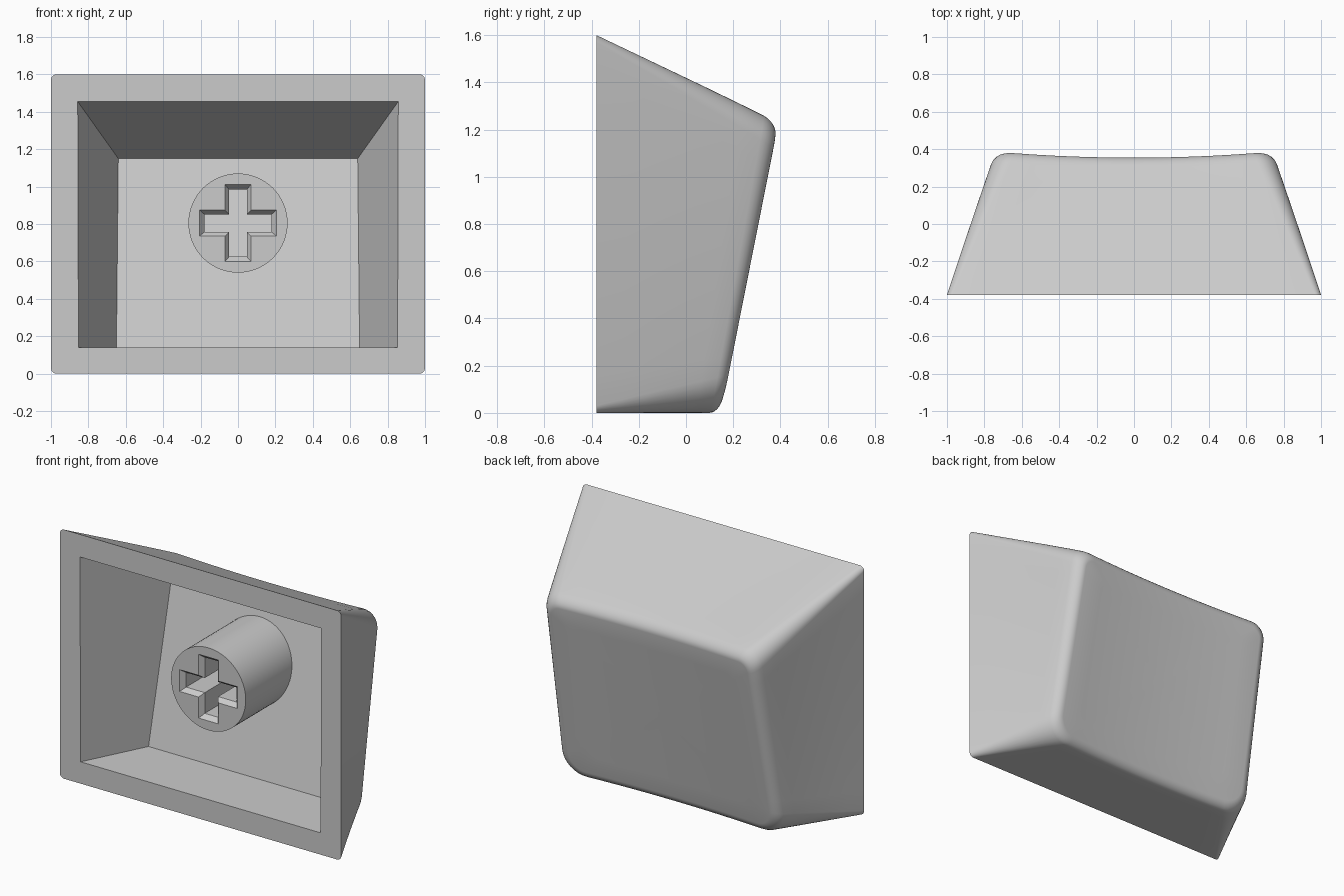
import bpy, bmesh, math

if "Cube" in bpy.data.objects:
    bpy.data.objects.remove(bpy.data.objects["Cube"])

grey = bpy.data.materials.new("light_grey_plastic")
grey.use_nodes = True
colour = (0.6, 0.6, 0.6, 1)
grey.diffuse_color = colour
grey.node_tree.nodes["Principled BSDF"].inputs["Base Color"].default_value = colour

FRONT = -0.38     # plane of the open rim
BASE_Z, CAP_Z = 1.6, 1.23


def lerp(a, b, t):
    return a + (b - a) * t


def cap_y(x, z):
    """Tilted outer face, dished across its width."""
    x = min(abs(x), 0.75)
    return 0.145 + 0.2 * z - 0.027 * (1 - (x / 0.68) ** 2)


def floor_y(z):
    """Tilted floor of the cavity."""
    return 0.02 + 0.218 * (z - 0.14)


def outline(x_low, x_high, z_low, z_high, r_low, r_high, arc=8, straight=12):
    """Rounded rectangle in x and z, with subdivided sides."""
    corners = [(x_low - r_low, z_low + r_low, r_low, -90),
               (x_high - r_high, z_high - r_high, r_high, 0),
               (r_high - x_high, z_high - r_high, r_high, 90),
               (r_low - x_low, z_low + r_low, r_low, 180)]
    arcs = []
    for cx, cz, r, start in corners:
        angles = [math.radians(start + 90 * i / arc) for i in range(arc + 1)]
        arcs.append([(cx + r * math.cos(a), cz + r * math.sin(a)) for a in angles])
    points = []
    for i, pts in enumerate(arcs):
        points += pts
        p, q = pts[-1], arcs[(i + 1) % 4][0]
        points += [(lerp(p[0], q[0], k / straight), lerp(p[1], q[1], k / straight))
                   for k in range(1, straight)]
    return points


def shell_ring(t, inset=0):
    """Section of the outer shell: t = 0 at the rim, t = 1 at the cap."""
    z_top = lerp(BASE_Z, CAP_Z, t)
    pts = outline(lerp(1, 0.765, t) - inset, lerp(1, 0.745, t) - inset,
                  inset, z_top - inset,
                  lerp(0.03, 0.16, t) - inset, lerp(0.03, 0.11, t) - inset)
    return [(x, lerp(FRONT, cap_y(x, z * CAP_Z / z_top), t), z) for x, z in pts]


def loft(name, rings, tip=None):
    """Skin rings of equal length, closing both ends."""
    bm = bmesh.new()
    loops = [[bm.verts.new(p) for p in ring] for ring in rings]
    n = len(loops[0])
    for a, b in zip(loops, loops[1:]):
        for i in range(n):
            j = (i + 1) % n
            bm.faces.new((a[i], a[j], b[j], b[i]))
    bm.faces.new(loops[0])
    if tip:
        centre = bm.verts.new(tip)
        for i in range(n):
            bm.faces.new((loops[-1][i], loops[-1][(i + 1) % n], centre))
    else:
        bm.faces.new(loops[-1])
    bmesh.ops.recalc_face_normals(bm, faces=bm.faces)
    mesh = bpy.data.meshes.new(name)
    bm.to_mesh(mesh)
    bm.free()
    mesh.materials.append(grey)
    obj = bpy.data.objects.new(name, mesh)
    bpy.context.collection.objects.link(obj)
    return obj


def cut_and_shade(obj, cutter):
    """Subtract the cutter, remove it, and smooth the gentle edges."""
    cutter.hide_render = True
    mod = obj.modifiers.new("cut", 'BOOLEAN')
    mod.operation = 'DIFFERENCE'
    mod.solver = 'EXACT'
    mod.object = cutter
    bpy.ops.object.select_all(action='DESELECT')
    obj.select_set(True)
    bpy.context.view_layer.objects.active = obj
    bpy.ops.object.modifier_apply(modifier=mod.name)
    bpy.data.objects.remove(cutter)
    bpy.ops.object.shade_smooth_by_angle(angle=math.radians(30))


# Outer shell: tapered walls, rounded cap edge, dished cap
rings = [shell_ring(t) for t in (0, 0.2, 0.4, 0.6, 0.8)]
fillet = 0.05
for i in range(7):
    a = math.radians(90 * i / 6)
    rings.append(shell_ring(1 - fillet / 0.6 * (1 - math.sin(a)),
                            fillet * (1 - math.cos(a))))
mid = CAP_Z / 2
edge = rings[-1]
for f in (0.8, 0.6, 0.4, 0.2):
    pts = [(x * f, mid + (z - mid) * f) for x, y, z in edge]
    rings.append([(x, cap_y(x, z), z) for x, z in pts])
shell = loft("cap_shell", rings, tip=(0, cap_y(0, mid), mid))


# Tapered cavity
def cavity_ring(x_low, x_high, z_high, depth):
    pts = [(x_low, 0.14), (x_high, z_high), (-x_high, z_high), (-x_low, 0.14)]
    return [(x, depth(z), z) for x, z in pts]


cavity = loft("cavity_cutter", [
    cavity_ring(0.853, 0.857, 1.455, lambda z: FRONT - 0.1),
    cavity_ring(0.853, 0.857, 1.455, lambda z: FRONT),
    cavity_ring(0.65, 0.64, 1.15, floor_y)])
cut_and_shade(shell, cavity)

# Round stem, its back end following the sloping floor
STEM_Z, STEM_R, STEM_FRONT = 0.805, 0.265, -0.30
circle = [(STEM_R * math.cos(a), STEM_Z + STEM_R * math.sin(a))
          for a in (math.tau * i / 64 for i in range(64))]
stem = loft("stem", [[(x, STEM_FRONT, z) for x, z in circle],
                     [(x, floor_y(z) + 0.04, z) for x, z in circle]])


# Cross socket with a chamfered mouth
def cross_ring(arm, half, y):
    quarter = [(half, -arm), (half, -half), (arm, -half)]
    pts = []
    for k in range(4):
        for x, z in quarter:
            for _ in range(k):
                x, z = -z, x
            pts.append((x, y, STEM_Z + z))
    return pts


socket = loft("socket_cutter", [cross_ring(0.23, 0.093, STEM_FRONT - 0.03),
                                cross_ring(0.18, 0.047, STEM_FRONT + 0.03),
                                cross_ring(0.18, 0.047, 0.5)])
cut_and_shade(stem, socket)
